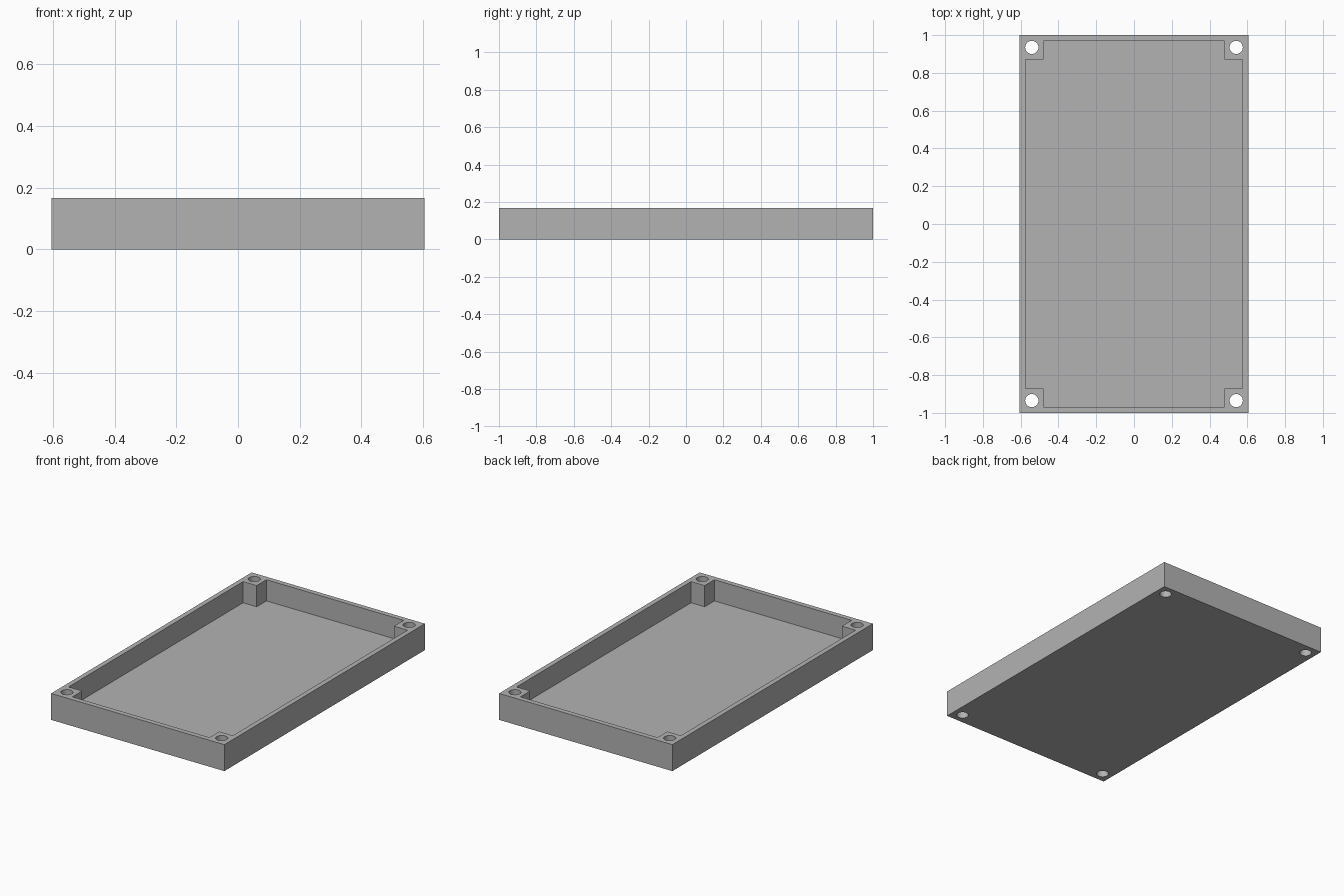
import bpy
import bmesh

if "Cube" in bpy.data.objects:
    bpy.data.objects.remove(bpy.data.objects["Cube"])

# Overall size, wall and corner post dimensions
HX, HY, H = 0.605, 1.0, 0.167
FLOOR = 0.033
IX, IY = 0.574, 0.968      # inner wall faces
PX, PY = 0.479, 0.871      # inner faces of the corner posts
HOLE_X, HOLE_Y, HOLE_R = 0.541, 0.935, 0.035

grey = bpy.data.materials.new("plain grey")
grey.diffuse_color = (0.45, 0.45, 0.45, 1)
grey.use_nodes = True
grey.node_tree.nodes["Principled BSDF"].inputs["Base Color"].default_value = grey.diffuse_color


def prism(name, outline, z0, z1):
    """Extrude a flat outline from z0 to z1."""
    bm = bmesh.new()
    face = bm.faces.new([bm.verts.new((x, y, z0)) for x, y in outline])
    top = bmesh.ops.extrude_face_region(bm, geom=[face])["geom"]
    verts = [v for v in top if isinstance(v, bmesh.types.BMVert)]
    bmesh.ops.translate(bm, verts=verts, vec=(0, 0, z1 - z0))
    bmesh.ops.recalc_face_normals(bm, faces=bm.faces)
    mesh = bpy.data.meshes.new(name)
    bm.to_mesh(mesh)
    bm.free()
    mesh.materials.append(grey)
    obj = bpy.data.objects.new(name, mesh)
    bpy.context.collection.objects.link(obj)
    return obj


def cut(target, cutter):
    """Subtract the cutter from the target, then discard it."""
    cutter.hide_render = True
    mod = target.modifiers.new("cut", 'BOOLEAN')
    mod.operation = 'DIFFERENCE'
    mod.solver = 'EXACT'
    mod.object = cutter
    bpy.context.view_layer.objects.active = target
    bpy.ops.object.modifier_apply(modifier=mod.name)
    bpy.data.objects.remove(cutter)


# Solid block of the tray
tray = prism("tray", [(-HX, -HY), (HX, -HY), (HX, HY), (-HX, HY)], 0, H)

# Pocket with notched corners, leaving four square posts
pocket = [(PX, -IY), (PX, -PY), (IX, -PY), (IX, PY), (PX, PY), (PX, IY)]
pocket += [(-x, -y) for x, y in pocket]
cut(tray, prism("pocket_cutter", pocket, FLOOR, H + 0.1))

# Screw holes right through the posts
for sx in (-1, 1):
    for sy in (-1, 1):
        bpy.ops.mesh.primitive_cylinder_add(
            vertices=32, radius=HOLE_R, depth=1,
            location=(sx * HOLE_X, sy * HOLE_Y, 0))
        hole = bpy.context.object
        hole.name = "hole_cutter"
        hole.data.materials.append(grey)
        cut(tray, hole)

# Smooth the hole walls, keep the box edges sharp
bpy.ops.object.select_all(action='DESELECT')
tray.select_set(True)
bpy.context.view_layer.objects.active = tray
bpy.ops.object.shade_smooth_by_angle()
